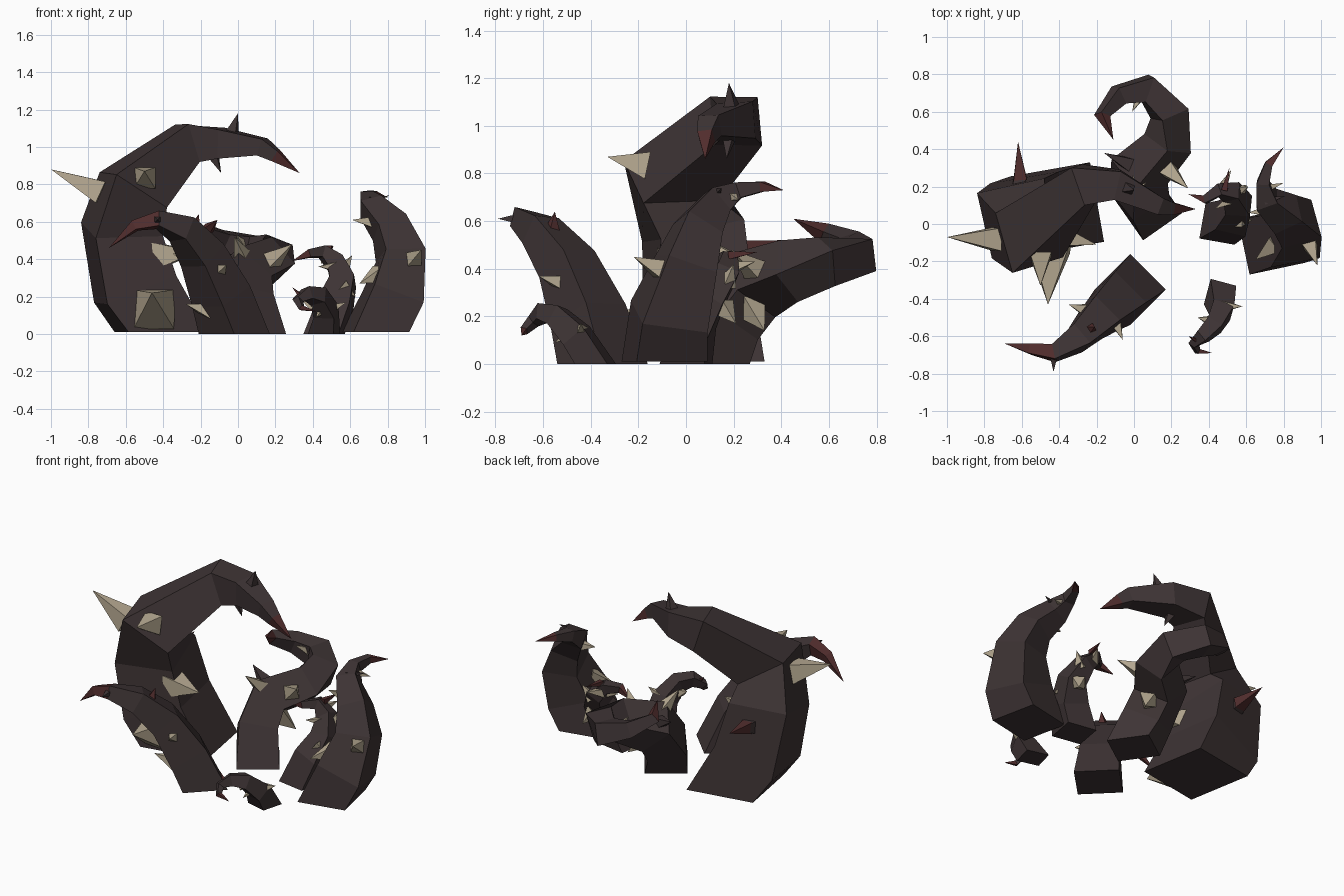
import bpy, bmesh, math
from mathutils import Vector, Matrix


def material(name, rgb):
    m = bpy.data.materials.new(name)
    m.diffuse_color = (*rgb, 1)
    return m


BARK = material("dark_bark", (0.048, 0.034, 0.035))
BONE = material("bone_thorn", (0.46, 0.39, 0.28))
RED = material("dark_red_tip", (0.085, 0.027, 0.027))


def finish(bm, name, mats):
    bmesh.ops.recalc_face_normals(bm, faces=bm.faces)
    mesh = bpy.data.meshes.new(name)
    bm.to_mesh(mesh)
    bm.free()
    for m in mats:
        mesh.materials.append(m)
    bpy.context.collection.objects.link(bpy.data.objects.new(name, mesh))


# Square-section tapering tentacle; path rows are x, y, z, corner radius, optional twist in degrees
def tentacle(name, roll, path, tip, red_rings=0):
    bm = bmesh.new()
    pts = [Vector(p[:3]) for p in path] + [Vector(tip)]
    side = Vector((math.cos(math.radians(roll)), math.sin(math.radians(roll)), 0))
    rings, prev = [], Vector((0, 0, 1))
    for i, p in enumerate(path):
        if i:
            t = ((pts[i] - pts[i - 1]).normalized() + (pts[i + 1] - pts[i]).normalized()).normalized()
            side = prev.rotation_difference(t) @ side
            prev = t
        up = prev.cross(side)
        twist = math.radians(p[4]) if len(p) > 4 else 0
        rings.append([bm.verts.new(pts[i] + p[3] * (side * math.cos(k * math.pi / 2 + twist)
                                                    + up * math.sin(k * math.pi / 2 + twist)))
                      for k in range(4)])
    bm.faces.new(rings[0])
    for i, (a, b) in enumerate(zip(rings, rings[1:])):
        for k in range(4):
            f = bm.faces.new((a[k], a[(k + 1) % 4], b[(k + 1) % 4], b[k]))
            f.material_index = int(i >= len(rings) - 1 - red_rings)
    end = bm.verts.new(tip)
    for k in range(4):
        f = bm.faces.new((rings[-1][k], rings[-1][(k + 1) % 4], end))
        f.material_index = 1
    finish(bm, name, (BARK, RED))


# Four-sided thorns; each is base point, tip point, base radius
def thorns(name, mat, rows):
    bm = bmesh.new()
    for bx, by, bz, tx, ty, tz, r in rows:
        base, tip = Vector((bx, by, bz)), Vector((tx, ty, tz))
        base -= (tip - base).normalized() * 0.03
        d = tip - base
        place = (Matrix.Translation((base + tip) / 2) @ d.to_track_quat('Z', 'Y').to_matrix().to_4x4()
                 @ Matrix.Rotation(math.pi / 4, 4, 'Z'))
        bmesh.ops.create_cone(bm, cap_ends=True, segments=4, radius1=r * 1.1, radius2=0, depth=d.length, matrix=place)
    finish(bm, name, (mat,))


# Tentacles
tentacle("large_tentacle", 55, [
    (-.41, .08, .01, .305), (-.55, .05, .24, .285), (-.62, .03, .56, .26), (-.56, -.06, .77, .235),
    (-.27, .21, 1.02, .15), (-.09, .21, 1.02, .11), (.13, .1, 1.0, .065), (.2, .085, .955, .045)], (.33, .08, .86))
tentacle("front_tentacle", 0, [
    (-.02, -.35, 0, .19), (-.09, -.41, .2, .165), (-.19, -.5, .42, .13), (-.3, -.61, .56, .095),
    (-.43, -.69, .61, .058), (-.55, -.67, .58, .037)], (-.69, -.64, .46), 1)
tentacle("back_tentacle", -10, [
    (.08, .09, 0, .18), (.03, .16, .18, .165), (.03, .28, .33, .165), (.18, .43, .39, .135), (.19, .59, .43, .115, -20),
    (.07, .725, .455, .098, -30), (-.08, .69, .5, .067, -30), (-.17, .58, .55, .044, -30)], (-.11, .45, .61))
tentacle("right_tentacle", 57, [
    (.735, -.09, .01, .215), (.83, -.07, .2, .2), (.87, .0, .42, .155), (.81, .05, .57, .12),
    (.71, .13, .68, .085), (.69, .22, .73, .048), (.72, .32, .745, .03)], (.8, .41, .73))
tentacle("small_tentacle", 35, [
    (.46, .0, 0, .135), (.525, .03, .16, .12), (.56, .1, .28, .093), (.52, .17, .38, .068),
    (.45, .18, .44, .045), (.38, .13, .43, .03)], (.29, .16, .39))
tentacle("tiny_tentacle", 30, [
    (.46, -.38, .0, .1), (.47, -.46, .12, .08), (.43, -.54, .2, .062), (.37, -.6, .215, .048),
    (.32, -.64, .18, .03), (.34, -.68, .14, .02)], (.42, -.69, .12))

# Bone thorns, grouped by tentacle
thorns("large_tentacle_thorns", BONE, [
    (-.76, -.08, .77, -1.0, -.07, .88, .08), (-.45, -.15, .14, -.46, -.43, .22, .14),
    (-.5, -.19, .84, -.5, -.33, .87, .075), (-.41, -.06, .42, -.2, -.11, .44, .09)])
thorns("front_tentacle_thorns", BONE, [
    (-.26, -.46, .4, -.35, -.43, .43, .05), (-.1, -.52, .34, -.06, -.62, .37, .05),
    (-.18, -.43, .13, -.28, -.46, .16, .05)])
thorns("back_tentacle_thorns", BONE, [
    (.14, .33, .36, .29, .19, .48, .085), (.1, .27, .24, .19, .33, .14, .08), (.02, .66, .49, -.01, .6, .53, .03),
    (.02, .21, .42, -.02, .1, .52, .055)])
thorns("right_tentacle_thorns", BONE, [
    (.94, -.11, .4, .98, -.22, .45, .06), (.74, -.12, .31, .65, -.19, .27, .06),
    (.71, .07, .6, .61, .06, .61, .045), (.74, .2, .7, .8, .22, .69, .025)])
thorns("small_tentacle_thorns", BONE, [
    (.58, .02, .24, .63, .02, .2, .045), (.5, .12, .36, .43, .08, .36, .035), (.57, .18, .36, .61, .2, .42, .04),
    (.48, .21, .41, .52, .29, .43, .035), (.57, .17, .22, .6, .21, .17, .05)])
thorns("tiny_tentacle_thorns", BONE, [
    (.51, -.44, .14, .58, -.44, .17, .035), (.38, -.51, .16, .34, -.5, .18, .03), (.44, -.5, .12, .42, -.55, .09, .03)])

# Dark young thorns near the tips
thorns("dark_thorns", BARK, [
    (-.03, .19, 1.08, .0, .18, 1.18, .045), (-.13, .18, .95, -.09, .17, .86, .04),
    (-.61, .2, .48, -.62, .36, .507, .065), (-.43, -.73, .61, -.43, -.79, .61, .028), (.73, .13, .72, .81, .15, .74, .025),
    (-.05, .33, .4, -.16, .38, .45, .045)])
thorns("red_thorns", RED, [
    (-.61, .27, .49, -.62, .44, .52, .045), (-.23, -.56, .57, -.21, -.55, .64, .04),
    (.49, .21, .46, .51, .3, .47, .022), (.33, -.62, .21, .29, -.6, .25, .018)])
